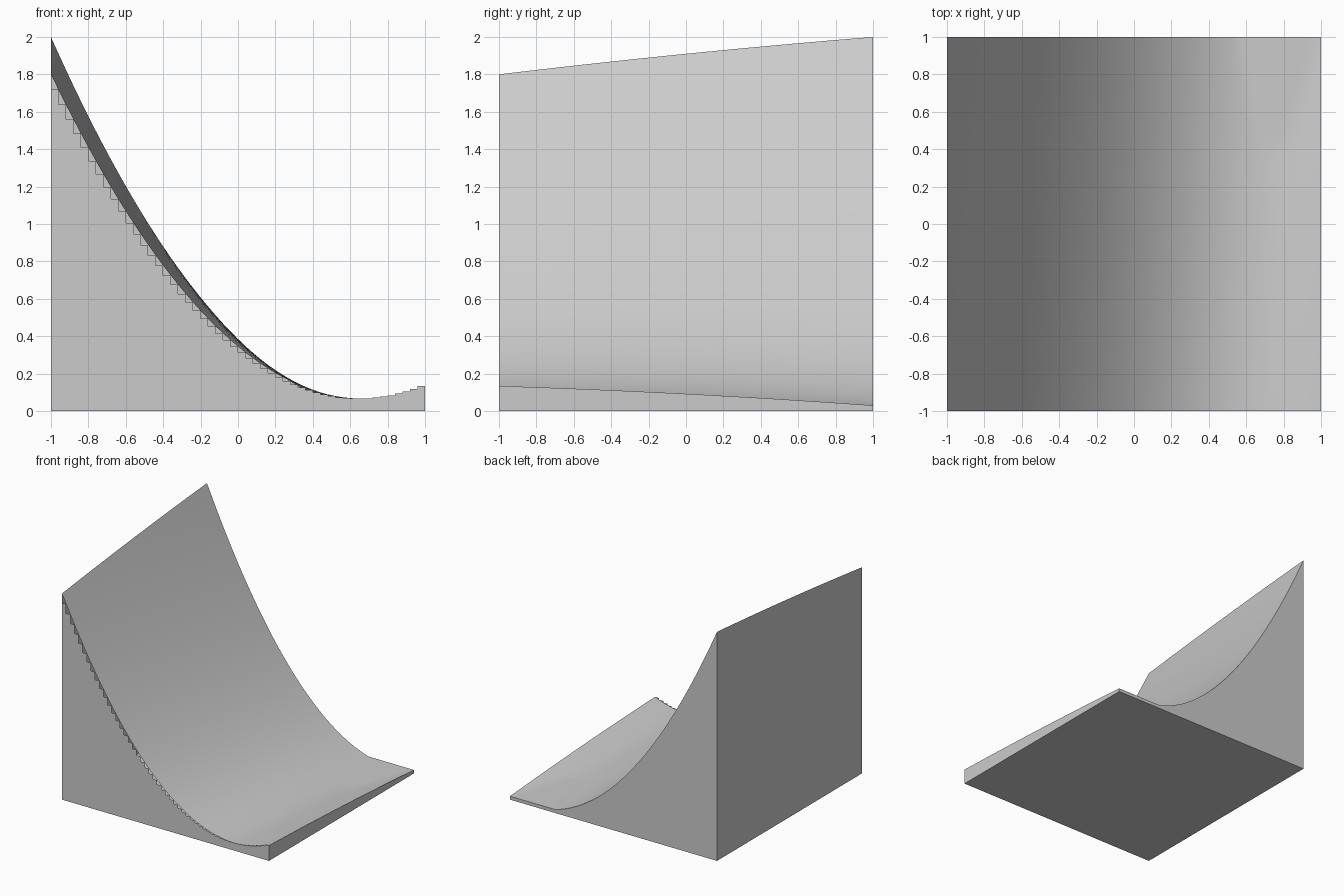
import bpy
import bmesh

cube = bpy.data.objects.get("Cube")
if cube:
    bpy.data.objects.remove(cube, do_unlink=True)

CELLS = 50
FLOOR = 0.03
ticks = [-1 + 2 * i / CELLS for i in range(CELLS + 1)]

grey = bpy.data.materials.new("light grey")
grey.use_nodes = True
colour = (0.6, 0.6, 0.6, 1)
grey.diffuse_color = colour
grey.node_tree.nodes["Principled BSDF"].inputs["Base Color"].default_value = colour


def height(x, y):
    """Parabolic valley, twisted along y and held above a thin floor."""
    a = 0.365 + 0.02 * y
    b = -0.909 - 0.076 * y
    c = 0.626 + 0.004 * y
    return max(FLOOR, a + b * x + c * x * x + 0.01 * (1 - y * y))


def make_object(name, bm):
    mesh = bpy.data.meshes.new(name)
    bm.to_mesh(mesh)
    bm.free()
    mesh.materials.append(grey)
    obj = bpy.data.objects.new(name, mesh)
    bpy.context.collection.objects.link(obj)


def wall(name, points, stepped=False):
    """Upright strip from the base to the surface, outward on the right of the path."""
    bm = bmesh.new()
    for p, q in zip(points, points[1:]):
        top_q = height(*q)
        top_p = top_q if stepped else height(*p)
        corners = [(*p, 0), (*q, 0), (*q, top_q), (*p, top_p)]
        bm.faces.new([bm.verts.new(co) for co in corners])
    if not stepped:
        bmesh.ops.remove_doubles(bm, verts=bm.verts, dist=0.0001)
    make_object(name, bm)


# Curved top surface, smooth shaded
bm = bmesh.new()
rows = [[bm.verts.new((x, y, height(x, y))) for x in ticks] for y in ticks]
for low, high in zip(rows, rows[1:]):
    for i in range(CELLS):
        face = bm.faces.new((low[i], low[i + 1], high[i + 1], high[i]))
        face.smooth = True
make_object("curved_top", bm)

# Side walls; the front one is a row of level-topped panels
back_ticks = ticks[::-1]
wall("front_wall", [(x, -1) for x in ticks], stepped=True)
wall("left_wall", [(1, y) for y in ticks])
wall("back_wall", [(x, 1) for x in back_ticks])
wall("right_wall", [(-1, y) for y in back_ticks])

# Flat base, facing down
bm = bmesh.new()
bm.faces.new([bm.verts.new((x, y, 0)) for x, y in ((-1, -1), (-1, 1), (1, 1), (1, -1))])
make_object("base", bm)
